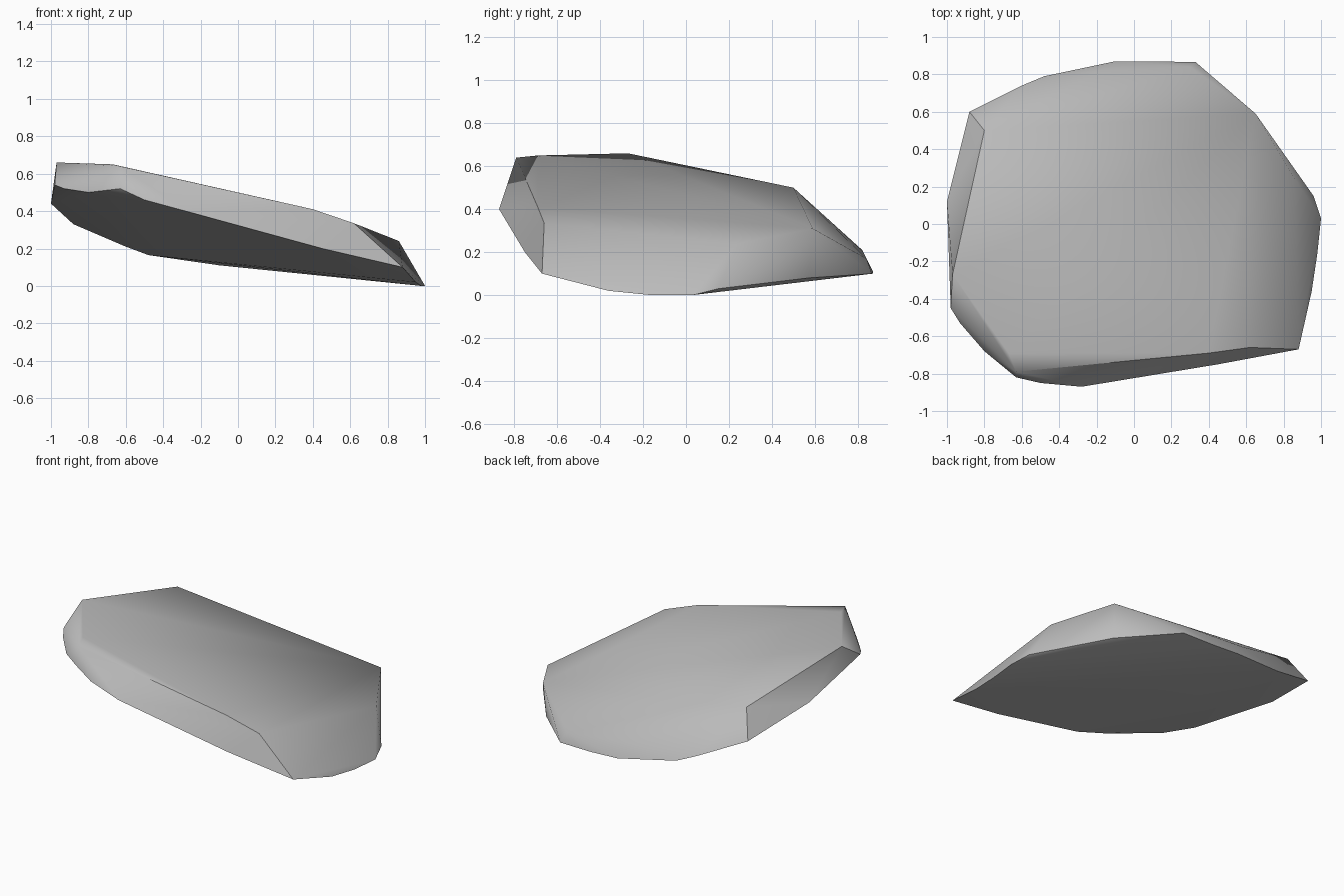
import bpy
import bmesh
import math

# Remove the default cube only
default_cube = bpy.data.objects.get("Cube")
if default_cube:
    bpy.data.objects.remove(default_cube, do_unlink=True)


def make_material(name, colour):
    material = bpy.data.materials.new(name)
    material.use_nodes = True
    material.diffuse_color = colour
    shader = next(node for node in material.node_tree.nodes
                  if node.type == "BSDF_PRINCIPLED")
    shader.inputs["Base Color"].default_value = colour
    shader.inputs["Roughness"].default_value = .9
    return material


def make_hull(name, outlines, material):
    """Wrap a tight convex skin around several corner outlines."""
    bm = bmesh.new()
    for outline in outlines:
        for corner in outline:
            bm.verts.new(corner)
    hull = bmesh.ops.convex_hull(bm, input=bm.verts[:])
    # Drop corners that ended up inside the skin
    loose = [vert for vert in bm.verts if not vert.link_faces]
    bmesh.ops.delete(bm, geom=loose, context="VERTS")
    bmesh.ops.recalc_face_normals(bm, faces=bm.faces[:])
    mesh = bpy.data.meshes.new(name)
    bm.to_mesh(mesh)
    bm.free()
    mesh.materials.append(material)
    stone = bpy.data.objects.new(name, mesh)
    bpy.context.collection.objects.link(stone)
    return stone


# Sloping top face, clockwise from the high left corner
top_outline = [
    (-.97, -.27, .66), (-.8, .5, .5), (.65, .59, .31), (.86, .24, .24),
    (.62, -.66, .335), (.4, -.69, .41), (-.63, -.79, .64), (-.67, -.69, .65),
]

# Rounded shoulder between the top face and the back edge
back_shoulder = [(-.18, .82, .21), (.3, .84, .17)]

# Lower rim, front edge from left to right
front_rim = [
    (-.98, -.45, .54), (-.93, -.53, .52), (-.8, -.68, .5), (-.63, -.82, .52),
    (-.5, -.85, .46), (-.28, -.87, .4), (.45, -.75, .2), (.88, -.67, .1),
]

# Lower rim, thin right tip resting on the ground
right_rim = [
    (.95, -.36, .02), (.98, -.16, 0), (1, .03, 0), (.96, .15, .03),
    (.64, .57, .08),
]

# Lower rim, back edge running up to the raised left side
back_rim = [
    (.33, .865, .1), (.1, .87, .1), (-.1, .87, .11), (-.48, .79, .165),
    (-.6, .74, .21), (-.88, .6, .33), (-1, .12, .44),
]

stone_grey = make_material("stone grey", (.5, .5, .5, 1))
slab = make_hull(
    "rock_slab",
    [top_outline, back_shoulder, front_rim, right_rim, back_rim],
    stone_grey,
)

# Soft facets with crisp main ridges
bpy.ops.object.select_all(action="DESELECT")
slab.select_set(True)
bpy.context.view_layer.objects.active = slab
bpy.ops.object.shade_smooth_by_angle(angle=math.radians(40))
